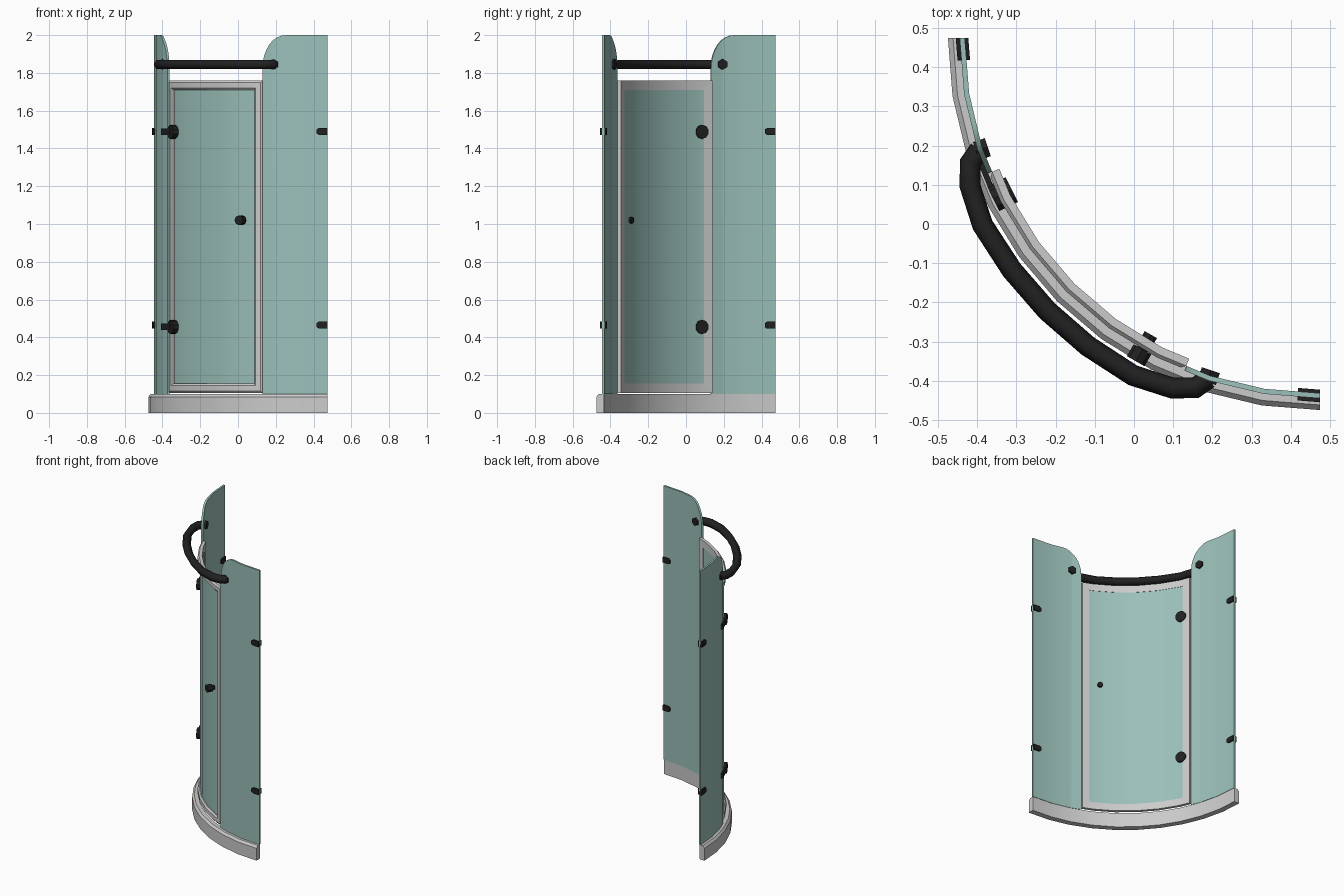
import bpy, bmesh
from math import sin, cos, radians, pi, sqrt
from mathutils import Vector, Matrix

if "Cube" in bpy.data.objects:
    bpy.data.objects.remove(bpy.data.objects["Cube"])

C = 0.475      # arc centre (x = y)
STEP = 9       # degrees per facet of the quarter arc


def mat(name, rgb):
    m = bpy.data.materials.new(name)
    m.diffuse_color = (*rgb, 1)
    m.use_nodes = True
    m.node_tree.nodes["Principled BSDF"].inputs["Base Color"].default_value = m.diffuse_color
    return m


GLASS = mat("tinted_glass", (0.33, 0.53, 0.49))
BLACK = mat("black_fitting", (0.015, 0.015, 0.015))


def P(r, th, z):
    """Point on the faceted arc: th 0 = left wall end, 90 = right wall end."""
    half = STEP / 2
    k = cos(radians(half)) / cos(radians(th % STEP - half))
    a = radians(th)
    return Vector((C - r * k * cos(a), C - r * k * sin(a), z))


def stops(a, b):
    return [a] + [t for t in range(0, 91, STEP) if a < t < b] + [b]


def make(name, bm, material=None, angle=35):
    bmesh.ops.recalc_face_normals(bm, faces=bm.faces)
    me = bpy.data.meshes.new(name)
    bm.to_mesh(me)
    bm.free()
    ob = bpy.data.objects.new(name, me)
    bpy.context.collection.objects.link(ob)
    if material:
        me.materials.append(material)
    bpy.ops.object.select_all(action='DESELECT')
    ob.select_set(True)
    bpy.context.view_layer.objects.active = ob
    bpy.ops.object.shade_smooth_by_angle(angle=radians(angle))
    return ob


def loft(name, rings, material=None, closed=False):
    """Bridge a list of equal closed rings; cap the ends unless closed."""
    bm = bmesh.new()
    vs = [[bm.verts.new(p) for p in ring] for ring in rings]
    n = len(vs[0])
    for i in range(len(vs) if closed else len(vs) - 1):
        a, b = vs[i], vs[(i + 1) % len(vs)]
        for j in range(n):
            k = (j + 1) % n
            bm.faces.new((a[j], a[k], b[k], b[j]))
    if not closed:
        bm.faces.new(vs[0])
        bm.faces.new(vs[-1])
    return make(name, bm, material)


def pane(name, cols, r0, r1, zb):
    """Curved glass sheet from (theta, top z) columns."""
    rings = [[P(r0, t, zb), P(r1, t, zb), P(r1, t, zt), P(r0, t, zt)] for t, zt in cols]
    return loft(name, rings, GLASS)


def slab(name, outline, r0, r1):
    """Small plate: (theta, z) outline given thickness along the radius."""
    return loft(name, [[P(r, t, z) for t, z in outline] for r in (r0, r1)], BLACK)


def disc(name, th, z, r0, r1, rad, sides):
    """Round fitting whose axis follows the arc radius."""
    bm = bmesh.new()
    bmesh.ops.create_cone(bm, cap_ends=True, segments=sides, radius1=rad,
                          radius2=rad, depth=r1 - r0)
    d = Vector((-cos(radians(th)), -sin(radians(th)), 0))
    rot = d.to_track_quat('Z', 'Y').to_matrix().to_4x4()
    ctr = Vector((C, C, z)) + d * (r0 + r1) / 2
    bmesh.ops.transform(bm, matrix=Matrix.Translation(ctr) @ rot, verts=bm.verts)
    return make(name, bm, BLACK)


# curved threshold with a chamfered outer edge
section = [(0.91, 0), (0.95, 0), (0.95, 0.085), (0.937, 0.1), (0.91, 0.1)]
loft("base_sill", [[P(r, t, z) for r, z in section] for t in stops(0, 90)])

# fixed side panes with a rounded top corner beside the door
START, ROUND = 22.2, 14.0
cols = {t: 2.0 for t in (0, 9)}
for i in range(9):
    a = i / 8 * pi / 2
    cols[ROUND + (START - ROUND) * sin(a)] = 1.82 + 0.18 * cos(a)
u = (18 - ROUND) / (START - ROUND)
cols[18] = 1.82 + 0.18 * sqrt(1 - u * u)
cols = sorted(cols.items())
pane("left_fixed_pane", cols, 0.907, 0.92, 0.1)
pane("right_fixed_pane", [(90 - t, z) for t, z in cols], 0.907, 0.92, 0.1)

# door frame: one mitred ring, section given as (inset fraction, radius)
A, B, ZB, ZT, WT, WZ = 22.2, 67.8, 0.105, 1.76, 3.2, 0.05
frame_sec = [(0, 0.887), (0, 0.907), (0.22, 0.916), (0.78, 0.916), (1, 0.907), (1, 0.887)]


def frame_ring(t, top):
    ring = []
    for w, r in frame_sec:
        tt = min(max(t, A + w * WT), B - w * WT)
        ring.append(P(r, tt, ZT - w * WZ if top else ZB + w * WZ))
    return ring


path = [(t, False) for t in stops(A, B)] + [(t, True) for t in reversed(stops(A, B))]
loft("door_frame", [frame_ring(*p) for p in path], closed=True)

# door glass
pane("door_glass", [(t, 1.72) for t in stops(A + 2.5, B - 2.5)], 0.889, 0.9, 0.14)

# wall clips at both outer ends
for side in ("left", "right"):
    for z, lv in ((0.465, "lower"), (1.49, "upper")):
        out = [(0, z - 0.019), (2.8, z - 0.019), (3.6, z - 0.011),
               (3.6, z + 0.011), (2.8, z + 0.019), (0, z + 0.019)]
        if side == "right":
            out = [(90 - t, h) for t, h in out]
        slab(f"{side}_{lv}_wall_clip", out, 0.898, 0.93)

# door hinges: disc through the stile plus an arm to the fixed pane
for z, lv in ((0.455, "lower"), (1.488, "upper")):
    disc(f"{lv}_hinge_disc", 26.2, z, 0.877, 0.93, 0.037, 10)
    slab(f"{lv}_hinge_arm", [(18.5, z - 0.017), (26, z - 0.017),
                             (26, z + 0.017), (18.5, z + 0.017)], 0.918, 0.932)

# door knob, both sides of the glass
disc("knob_stem", 60.3, 1.02, 0.88, 0.94, 0.015, 8)
disc("knob_outer", 60.3, 1.02, 0.915, 0.95, 0.026, 8)
disc("knob_inner", 60.3, 1.02, 0.872, 0.886, 0.018, 8)

# grab rail bowed in front of the door
half = [(18.2, 0.915), (19.6, 0.948), (22.8, 0.97)]
pts = half + [(t, 0.985) for t in (29, 37, 45, 53, 61)] + [(90 - t, r) for t, r in reversed(half)]
cu = bpy.data.curves.new("top_rail", 'CURVE')
cu.dimensions = '3D'
cu.bevel_depth = 0.027
cu.bevel_resolution = 1
cu.use_fill_caps = True
sp = cu.splines.new('POLY')
sp.points.add(len(pts) - 1)
for q, (t, r) in zip(sp.points, pts):
    a = radians(t)
    q.co = (C - r * cos(a), C - r * sin(a), 1.845, 1)
cu.materials.append(BLACK)
bpy.context.collection.objects.link(bpy.data.objects.new("top_rail", cu))

# rail end caps inside the panes
for th, side in ((18.2, "left"), (71.8, "right")):
    disc(f"{side}_rail_cap", th, 1.845, 0.893, 0.925, 0.028, 6)
